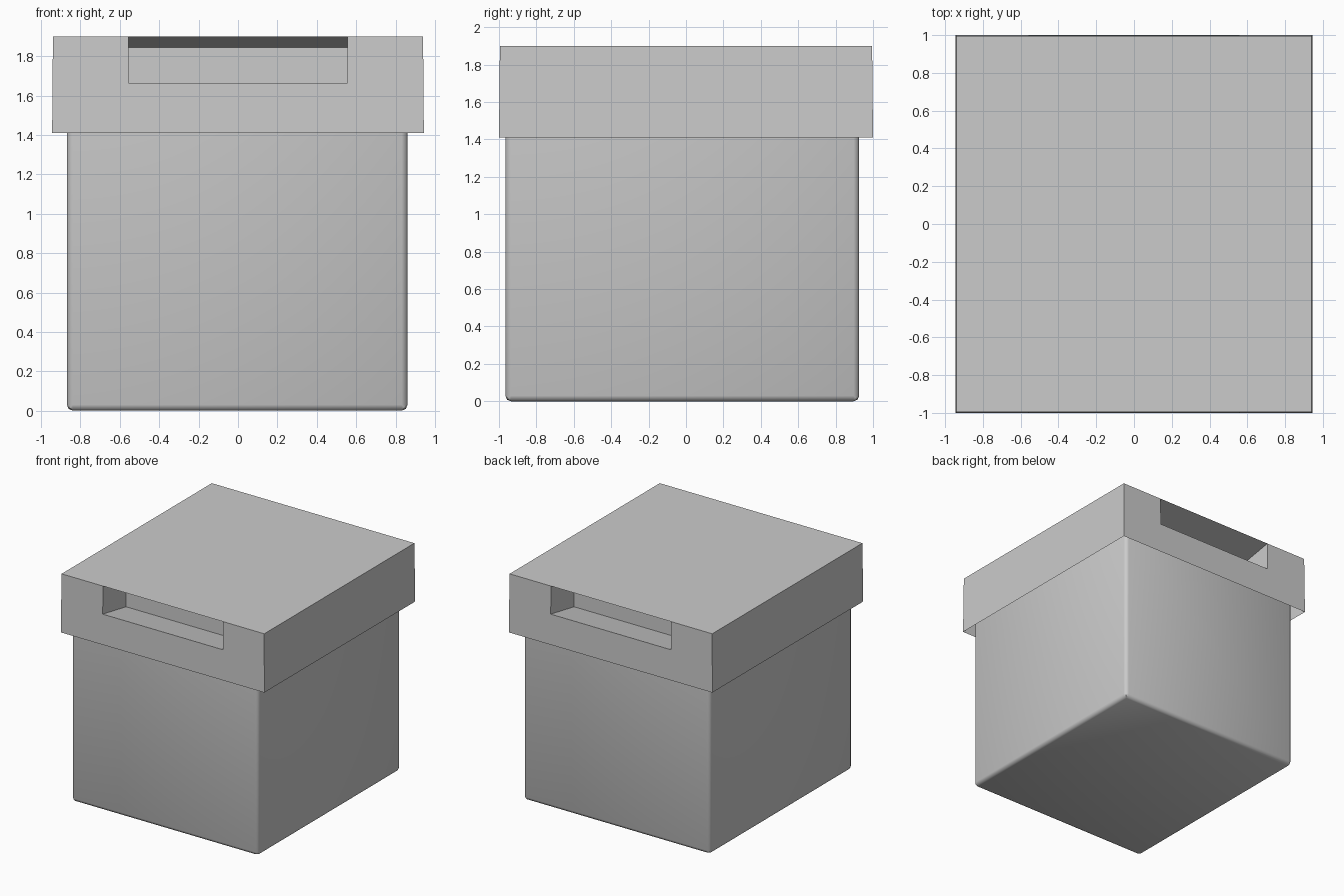
import bpy, bmesh

if "Cube" in bpy.data.objects:
    bpy.data.objects.remove(bpy.data.objects["Cube"])

Z0, Z1 = 1.41, 1.90            # lid bottom and top


def make_object(name, bm):
    mesh = bpy.data.meshes.new(name)
    bm.to_mesh(mesh)
    bm.free()
    obj = bpy.data.objects.new(name, mesh)
    bpy.context.collection.objects.link(obj)
    return obj


# Box body: slightly rounded uprights and bottom edges, tucked inside the lid
bm = bmesh.new()
bmesh.ops.create_cube(bm, size=1)
for v in bm.verts:
    v.co.x = v.co.x * 1.73 - 0.004
    v.co.y = v.co.y * 1.892 - 0.02
    v.co.z = (v.co.z + 0.5) * 1.59
edges = [e for e in bm.edges if min(v.co.z for v in e.verts) < 0.01]
bmesh.ops.bevel(bm, geom=edges, offset=0.03, segments=2, profile=0.5, affect='EDGES')
body = make_object("box_body", bm)
bpy.context.view_layer.objects.active = body
body.select_set(True)
bpy.ops.object.shade_smooth_by_angle(angle=0.8)
body.select_set(False)

# Lid: hollow tapered cap with a sloping hand hold in the front and back
bm = bmesh.new()


def face(*pts):
    bm.faces.new([bm.verts.new(p) for p in pts])


def half(bottom, top, z):
    return bottom + (top - bottom) * (z - Z0) / (Z1 - Z0)


XB, XT, YB, YT = 0.944, 0.940, 1.0, 0.995
HX, HZ = 0.557, 1.665          # hand hold half width and lip height
DEPTH, DROP = 0.307, 0.056
YL = half(YB, YT, HZ)
YI = YT - DEPTH

for s in (-1, 1):
    # front and back wall, notched around the hand hold
    face((-XB, s*YB, Z0), (XB, s*YB, Z0), (XT, s*YT, Z1), (HX, s*YT, Z1),
         (HX, s*YL, HZ), (-HX, s*YL, HZ), (-HX, s*YT, Z1), (-XT, s*YT, Z1))
    # hand hold ceiling, back and floor
    rows = [(YT, Z1), (YI, Z1 - DROP), (YI, HZ - DROP), (YL, HZ)]
    for (ya, za), (yb, zb) in zip(rows, rows[1:]):
        face((-HX, s*ya, za), (HX, s*ya, za), (HX, s*yb, zb), (-HX, s*yb, zb))
    for x in (-HX, HX):
        face(*[(x, s*y, z) for y, z in rows])
    # plain side wall
    face((s*XB, -YB, Z0), (s*XB, YB, Z0), (s*XT, YT, Z1), (s*XT, -YT, Z1))

# lid top
face((-XT, -YT, Z1), (-HX, -YT, Z1), (HX, -YT, Z1), (XT, -YT, Z1),
     (XT, YT, Z1), (HX, YT, Z1), (-HX, YT, Z1), (-XT, YT, Z1))
bmesh.ops.remove_doubles(bm, verts=bm.verts, dist=0.0005)
bmesh.ops.recalc_face_normals(bm, faces=bm.faces)
make_object("lid", bm)
